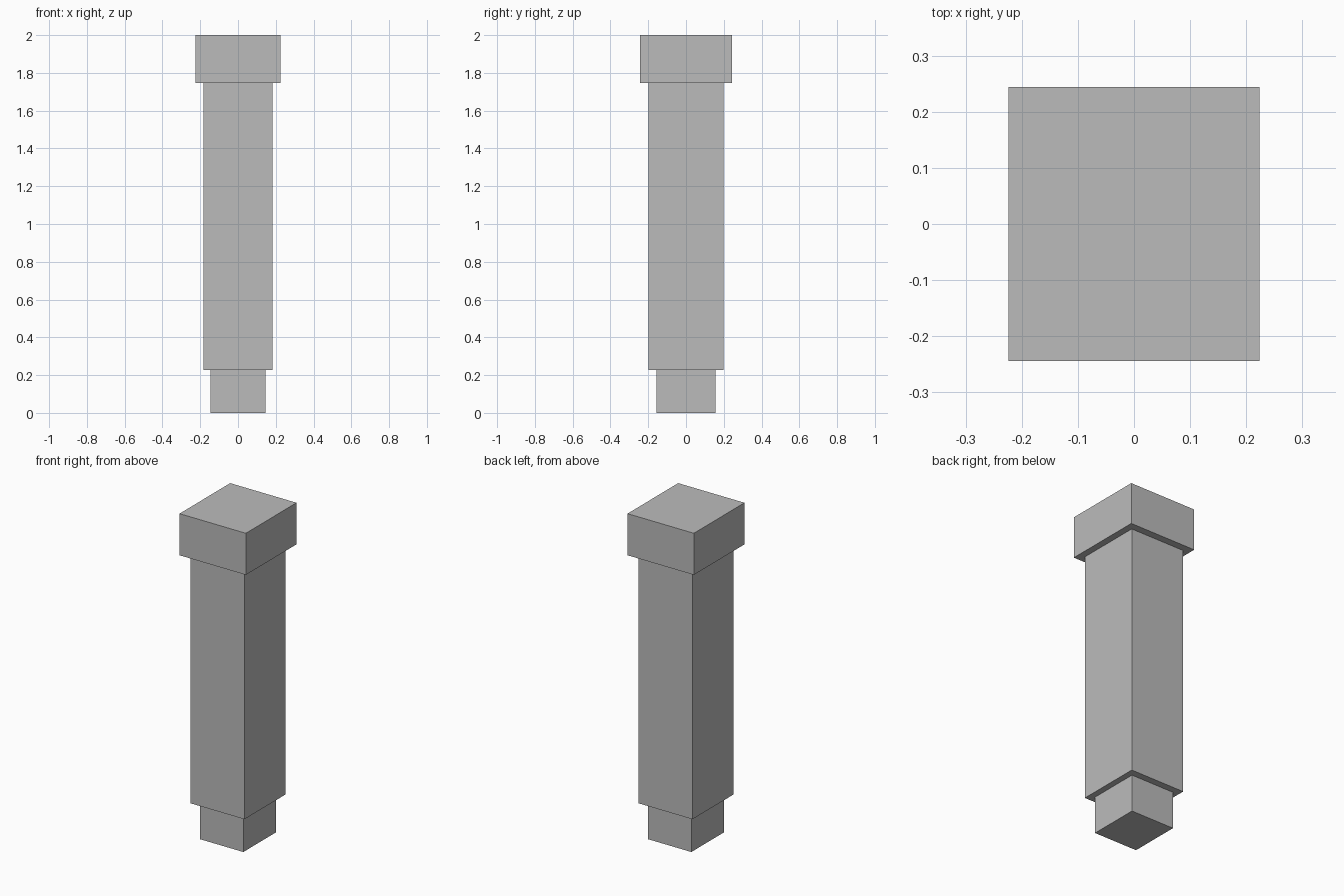
import bpy

cube = bpy.data.objects.get("Cube")
if cube:
    bpy.data.objects.remove(cube, do_unlink=True)

# Single plain grey
grey = bpy.data.materials.new("plain_grey")
grey.use_nodes = True
colour = (0.5, 0.5, 0.5, 1.0)
grey.diffuse_color = colour
grey.node_tree.nodes["Principled BSDF"].inputs["Base Color"].default_value = colour


def block(name, width, depth, bottom, top):
    """Add a flat-shaded box standing between two heights."""
    bpy.ops.mesh.primitive_cube_add(size=1, location=(0, 0, (bottom + top) / 2))
    obj = bpy.context.object
    obj.name = obj.data.name = name
    obj.scale = (width, depth, top - bottom)
    bpy.ops.object.transform_apply(location=False, rotation=False, scale=True)
    obj.data.materials.append(grey)
    return obj


# Stepped post: narrow foot, long shaft, wide cap
foot_top, shaft_top = 0.226, 1.746
block("foot", 0.292, 0.314, 0, foot_top)
block("shaft", 0.366, 0.398, foot_top, shaft_top)
block("cap", 0.448, 0.488, shaft_top, 2)
